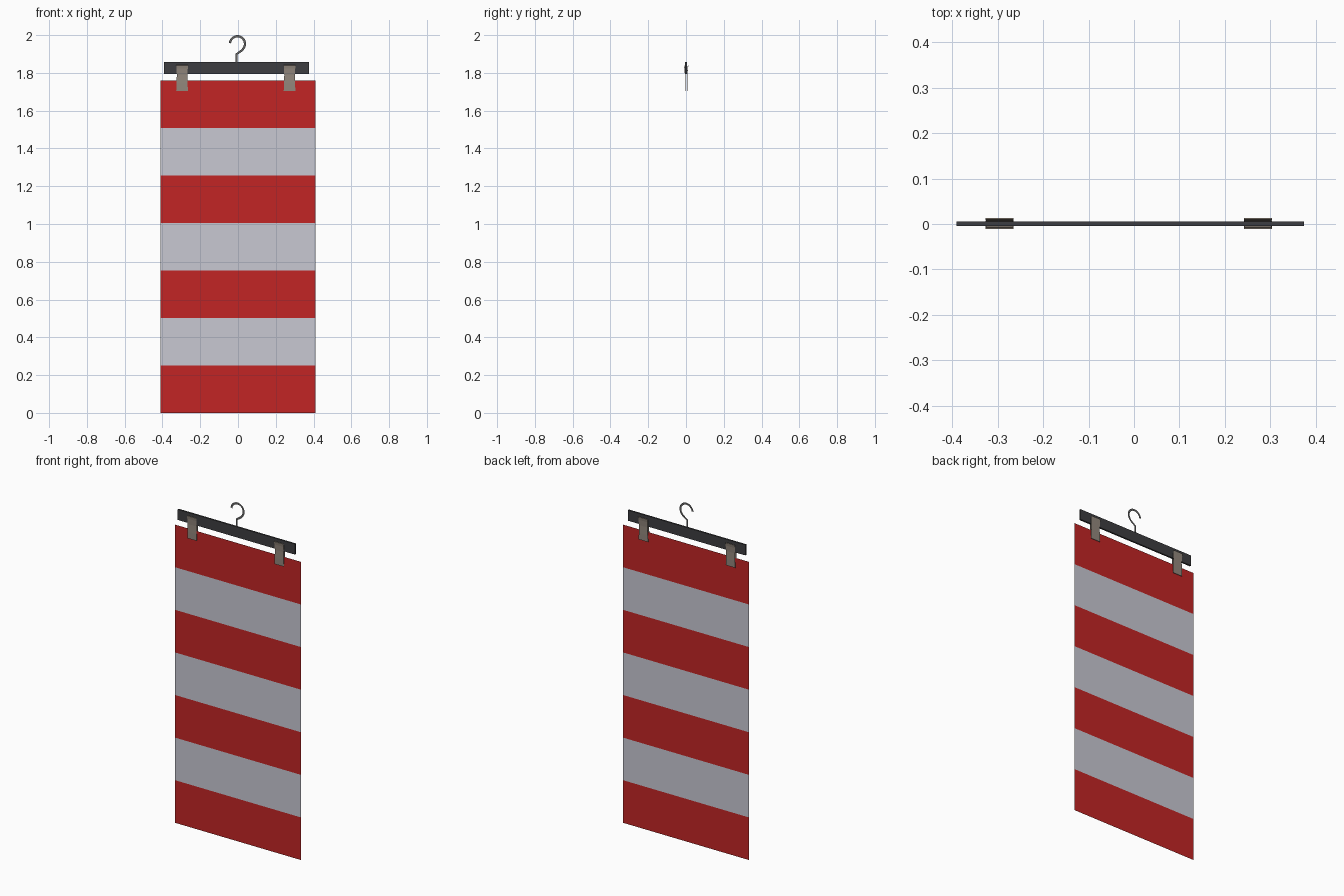
import bpy, bmesh, math
from mathutils import Vector

if "Cube" in bpy.data.objects:
    bpy.data.objects.remove(bpy.data.objects["Cube"])


def material(name, rgb):
    m = bpy.data.materials.new(name)
    m.diffuse_color = (*rgb, 1)
    m.use_nodes = True
    m.node_tree.nodes["Principled BSDF"].inputs["Base Color"].default_value = m.diffuse_color
    return m


RED = material("red cloth", (0.539, 0.0185, 0.0185))
WHITE = material("pale grey cloth", (0.578, 0.578, 0.651))
DARK = material("charcoal bar", (0.048, 0.048, 0.053))
CLIP = material("warm grey clip", (0.29, 0.245, 0.205))
WIRE = material("grey wire", (0.13, 0.13, 0.13))


def finish(bm, name, *mats):
    mesh = bpy.data.meshes.new(name)
    bm.to_mesh(mesh)
    bm.free()
    for m in mats:
        mesh.materials.append(m)
    ob = bpy.data.objects.new(name, mesh)
    bpy.context.collection.objects.link(ob)
    return ob


def strip(rows, bm=None):
    """Join successive left/right point pairs with quads."""
    bm = bm or bmesh.new()
    pairs = [(bm.verts.new(a), bm.verts.new(b)) for a, b in rows]
    for (a, b), (c, d) in zip(pairs, pairs[1:]):
        bm.faces.new((a, b, d, c))
    return bm


# Striped cloth: one flat sheet, seven equal bands
W, H, N = 0.411, 1.76, 7
bm = strip([((-W, 0, H * i / N), (W, 0, H * i / N)) for i in range(N + 1)])
bm.faces.ensure_lookup_table()
for f in bm.faces:
    band = int(f.calc_center_median().z / H * N)
    f.material_index = band % 2
finish(bm, "striped_cloth", RED, WHITE)

# Hanger bar
CX = -0.008
bm = bmesh.new()
bmesh.ops.create_cube(bm, size=1)
for v in bm.verts:
    v.co = (CX + v.co.x * 0.766, 0.0005 + v.co.y * 0.010, 1.826 + v.co.z * 0.062)
finish(bm, "hanger_bar", DARK)

# Clips: waisted front and back jaws, flared at the top
PROFILE = [(1.705, 0.031, 0.007), (1.745, 0.029, 0.0075), (1.79, 0.028, 0.007),
           (1.822, 0.030, 0.009), (1.840, 0.031, 0.012)]   # z, half width, y
for side, x in (("left", -0.296), ("right", 0.273)):
    for jaw, s in (("front", -1), ("back", 1)):
        bm = strip([((x + s * w, 0.001 + s * y, z), (x - s * w, 0.001 + s * y, z))
                    for z, w, y in PROFILE])
        ob = finish(bm, f"{side}_clip_{jaw}_jaw", CLIP)
        mod = ob.modifiers.new("thickness", "SOLIDIFY")
        mod.thickness = 0.003
        mod.offset = -1

# Hook: flat ribbon following a stem, a kink and an open loop
path = [Vector((CX, 1.856)), Vector((CX, 1.899)), Vector((0.022, 1.920))]
R, HX, HZ = 0.040, -0.003, 1.954
for i in range(15):
    a = math.radians(-40 + 215 * i / 14)
    path.append(Vector((HX + R * math.cos(a), HZ + R * math.sin(a))))
half = 0.006
rows = []
for i, p in enumerate(path):
    t = (path[min(i + 1, len(path) - 1)] - path[max(i - 1, 0)]).normalized()
    n = Vector((-t.y, t.x)) * half
    rows.append(((p.x + n.x, 0, p.y + n.y), (p.x - n.x, 0, p.y - n.y)))
finish(strip(rows), "hook", WIRE)
